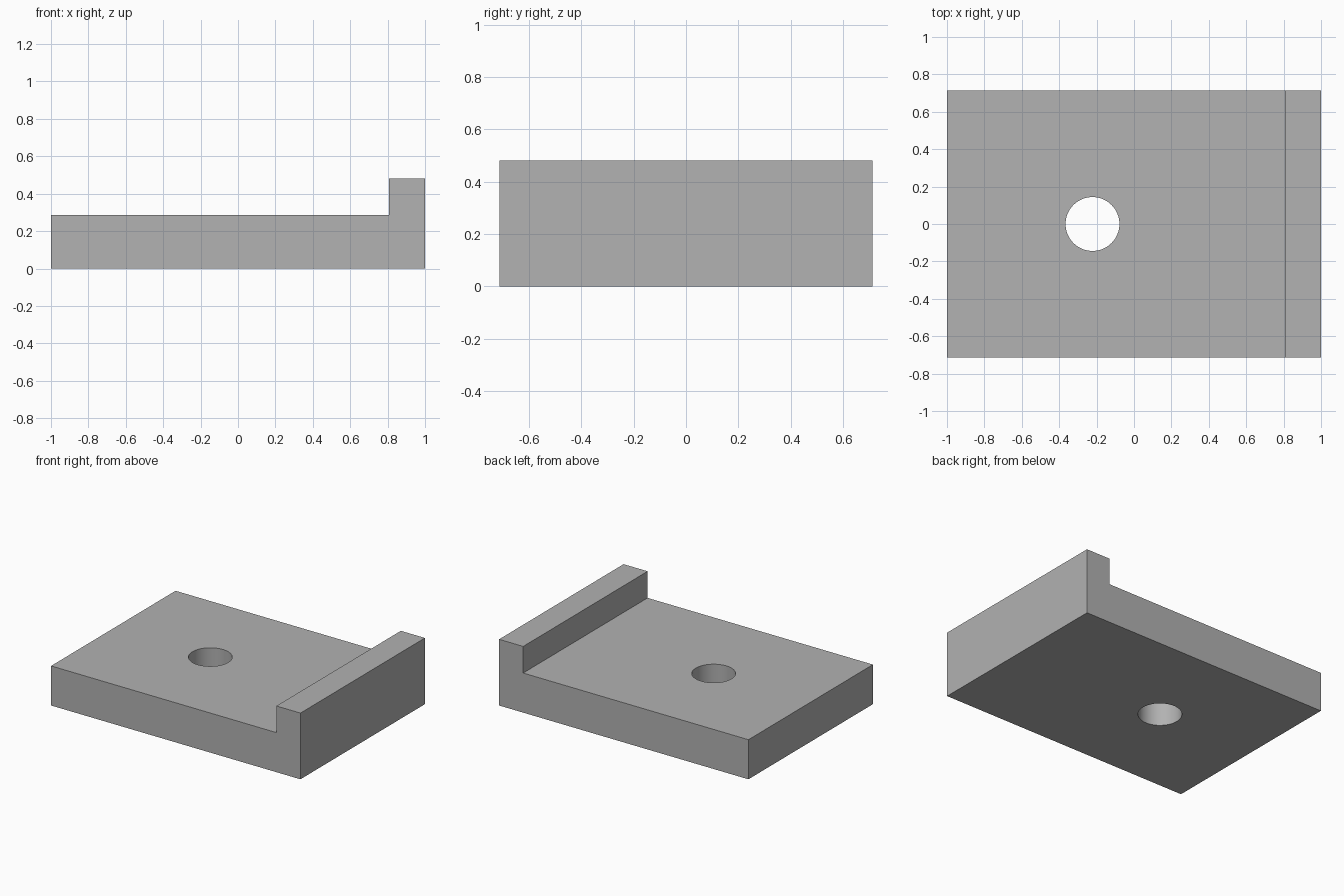
import bpy
import bmesh
import math

cube = bpy.data.objects.get("Cube")
if cube:
    bpy.data.objects.remove(cube, do_unlink=True)

HALF_X, HALF_Y = 1.0, 0.713
BASE_TOP, LIP_TOP, LIP_X = 0.287, 0.48, 0.807
HOLE_X, HOLE_RADIUS = -0.222, 0.144

# Single grey finish
grey = bpy.data.materials.new("plain grey")
grey.use_nodes = True
colour = (0.445, 0.445, 0.445, 1.0)
grey.diffuse_color = colour
grey.node_tree.nodes["Principled BSDF"].inputs["Base Color"].default_value = colour


def make_object(name, bm):
    bmesh.ops.recalc_face_normals(bm, faces=bm.faces)
    mesh = bpy.data.meshes.new(name)
    bm.to_mesh(mesh)
    bm.free()
    mesh.materials.append(grey)
    obj = bpy.data.objects.new(name, mesh)
    bpy.context.scene.collection.objects.link(obj)
    return obj


# Plate with raised lip: L-shaped profile extruded along y
profile = [(-HALF_X, 0), (HALF_X, 0), (HALF_X, LIP_TOP), (LIP_X, LIP_TOP),
           (LIP_X, BASE_TOP), (-HALF_X, BASE_TOP)]
bm = bmesh.new()
face = bm.faces.new([bm.verts.new((x, -HALF_Y, z)) for x, z in profile])
side = bmesh.ops.extrude_face_region(bm, geom=[face])
moved = [v for v in side["geom"] if isinstance(v, bmesh.types.BMVert)]
bmesh.ops.translate(bm, verts=moved, vec=(0, 2 * HALF_Y, 0))
plate = make_object("lipped_plate", bm)

# Round through hole
bm = bmesh.new()
bmesh.ops.create_cone(bm, cap_ends=True, segments=64, radius1=HOLE_RADIUS,
                      radius2=HOLE_RADIUS, depth=1)
bmesh.ops.translate(bm, verts=bm.verts, vec=(HOLE_X, 0, BASE_TOP / 2))
cutter = make_object("hole_cutter", bm)
cutter.hide_render = True

cut = plate.modifiers.new("through_hole", "BOOLEAN")
cut.operation = "DIFFERENCE"
cut.solver = "EXACT"
cut.object = cutter

bpy.ops.object.select_all(action="DESELECT")
plate.select_set(True)
bpy.context.view_layer.objects.active = plate
bpy.ops.object.modifier_apply(modifier=cut.name)
bpy.data.objects.remove(cutter, do_unlink=True)

# Smooth bore wall, crisp outer edges
bpy.ops.object.shade_smooth_by_angle(angle=math.radians(30))
